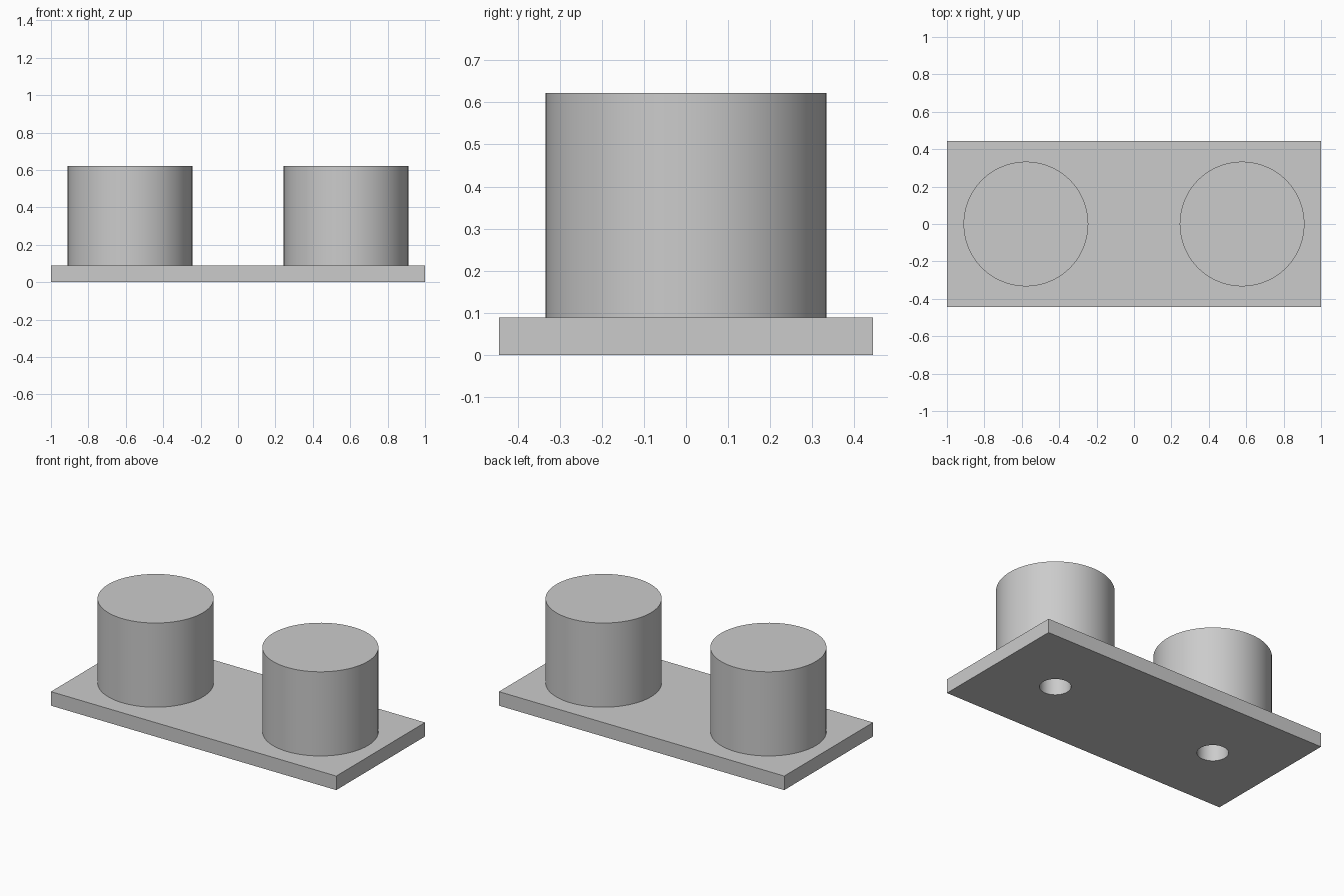
import bpy

default_cube = bpy.data.objects.get("Cube")
if default_cube:
    bpy.data.objects.remove(default_cube, do_unlink=True)

U = 2 / 45                      # one design unit
LENGTH, WIDTH, PLATE = 45 * U, 20 * U, 2 * U
POST_X, POST_R, POST_TOP = 13 * U, 7.5 * U, 14 * U
BORE_R, BORE_TOP = 2 * U, 10 * U

grey = bpy.data.materials.new("plain_grey")
grey.use_nodes = True
grey.diffuse_color = (0.6, 0.6, 0.6, 1)
grey.node_tree.nodes["Principled BSDF"].inputs["Base Color"].default_value = (0.6, 0.6, 0.6, 1)


def cylinder(name, radius, x, bottom, top):
    bpy.ops.mesh.primitive_cylinder_add(
        vertices=96, radius=radius, depth=top - bottom,
        location=(x, 0, (bottom + top) / 2))
    obj = bpy.context.object
    obj.name = name
    obj.data.materials.append(grey)
    return obj


def cut(target, cutter):
    mod = target.modifiers.new("bore", 'BOOLEAN')
    mod.operation = 'DIFFERENCE'
    mod.solver = 'EXACT'
    mod.object = cutter
    bpy.context.view_layer.objects.active = target
    bpy.ops.object.modifier_apply(modifier=mod.name)


def smooth(obj):
    bpy.ops.object.select_all(action='DESELECT')
    obj.select_set(True)
    bpy.context.view_layer.objects.active = obj
    bpy.ops.object.shade_smooth_by_angle()


# Flat rectangular base
bpy.ops.mesh.primitive_cube_add(size=1, location=(0, 0, PLATE / 2))
plate = bpy.context.object
plate.name = "base_plate"
plate.scale = (LENGTH, WIDTH, PLATE)
bpy.ops.object.transform_apply(location=False, rotation=False, scale=True)
plate.data.materials.append(grey)

# Round posts, each with a blind bore entering from below the plate
for side, sign in (("left", 1), ("right", -1)):
    post = cylinder(side + "_post", POST_R, sign * POST_X, PLATE, POST_TOP)
    bore = cylinder(side + "_bore_cutter", BORE_R, sign * POST_X, -PLATE, BORE_TOP)
    cut(plate, bore)
    cut(post, bore)
    bpy.data.objects.remove(bore, do_unlink=True)
    smooth(post)

smooth(plate)
